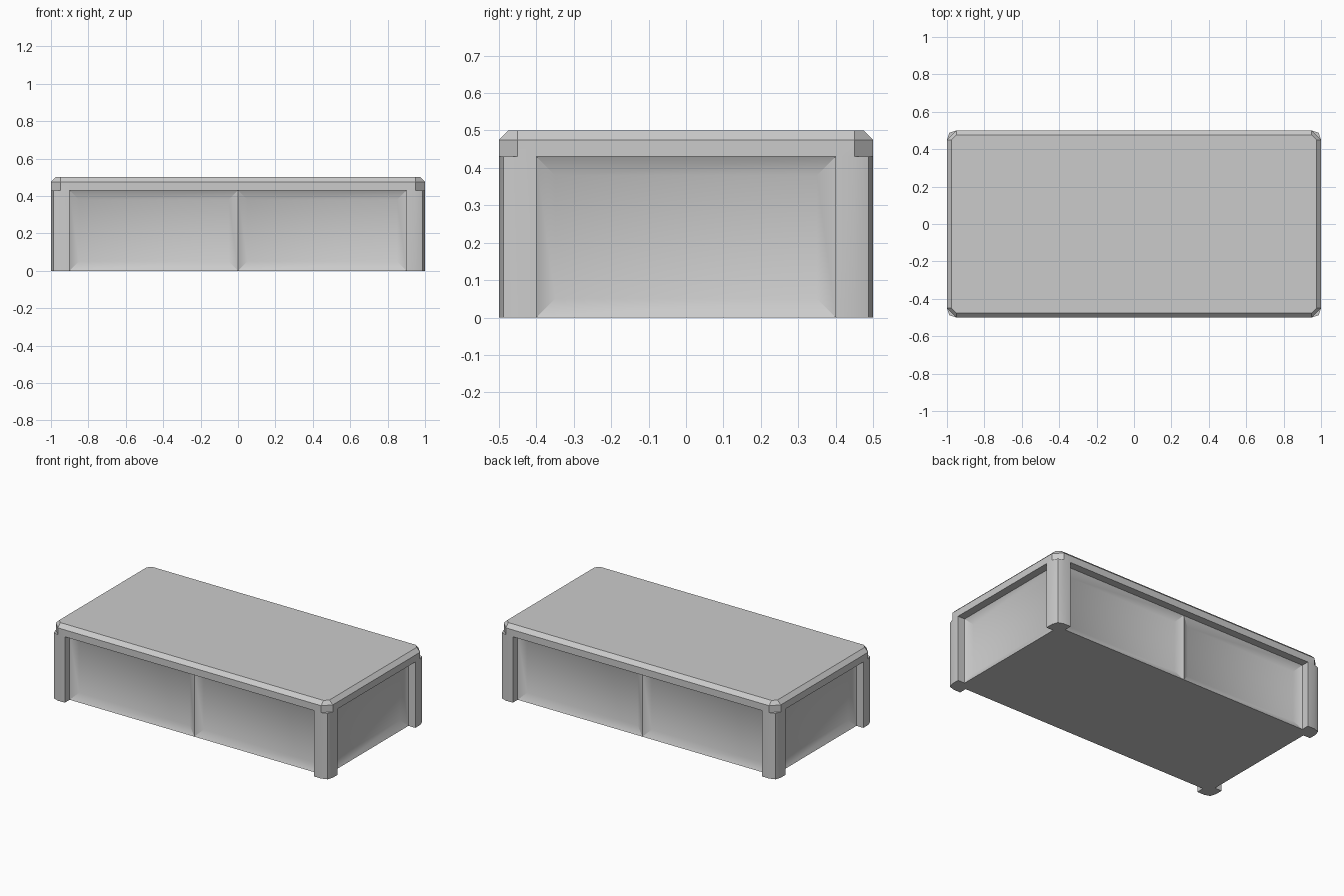
import bpy, bmesh

if "Cube" in bpy.data.objects:
    bpy.data.objects.remove(bpy.data.objects["Cube"])

H, TOP, CH = 0.5, 0.43, 0.025      # height, opening top, top chamfer
STEP, INSET, DEPTH = 0.05, 0.05, 0.025

# one corner leg, counter-clockwise: rounded outer corner plus recess steps
K = 0.0125
outer = [(1, .4), (1, .45), (1 - K, .5 - K), (.95, .5), (.9, .5)]
quarter = [(1 - STEP, .4)] + outer + [(.9, .5 - STEP)]


def around(q, middle):
    """Mirror a corner outline into a full loop, adding mid points front and back."""
    def flip(sx, sy):
        return [(x * sx, y * sy) for x, y in q]
    back = [(0, .5 - STEP)] if middle else []
    front = [(0, STEP - .5)] if middle else []
    return flip(1, 1) + back + flip(-1, 1)[::-1] + flip(-1, -1) + front + flip(1, -1)[::-1]


bm = bmesh.new()


def ring(points, z):
    return [bm.verts.new((x, y, z)) for x, y in points]


def bridge(a, b):
    n = len(a)
    return [bm.faces.new((a[i], a[(i + 1) % n], b[(i + 1) % n], b[i])) for i in range(n)]


# recessed walls and legs
low = ring(around(quarter, True), 0)
high = ring(around(quarter, True), TOP)
bm.faces.new(low[::-1])
walls = bridge(low, high)
panels = [f for f in walls if f.calc_area() > 0.2]

# underside of the lid over each recess
n = len(high)
inner = {(round(x, 3), round(y, 3)) for x, y in around(outer, False)}
on_rim = [(round(v.co.x, 3), round(v.co.y, 3)) in inner for v in high]
rim = [v for v, r in zip(high, on_rim) if r]
start = on_rim.index(True)
run = [high[start]]
for k in range(1, n + 1):
    i = (start + k) % n
    run.append(high[i])
    if on_rim[i]:
        if len(run) > 2:
            bm.faces.new(run)
        run = [high[i]]

# lid edge, chamfer and top
lid = ring([v.co.xy for v in rim], H - CH)


def shrink(p):
    def pull(c, flat):
        a = abs(c)
        a = flat + (a - flat) * (1 - CH / .05) if a > flat else a
        return a if c > 0 else -a
    return pull(p.x, .95), pull(p.y, .45)


top = ring([shrink(v.co) for v in rim], H)
bridge(rim, lid)
bridge(lid, top)
bm.faces.new(top)

# sunken panels with sloped borders
bmesh.ops.recalc_face_normals(bm, faces=bm.faces)
bmesh.ops.inset_individual(bm, faces=panels, thickness=INSET, depth=-DEPTH, use_even_offset=True)

mesh = bpy.data.meshes.new("panelled_block")
bm.to_mesh(mesh)
bm.free()
block = bpy.data.objects.new("panelled_block", mesh)
bpy.context.collection.objects.link(block)
bpy.context.view_layer.objects.active = block
block.select_set(True)
bpy.ops.object.shade_smooth_by_angle(angle=0.52)
